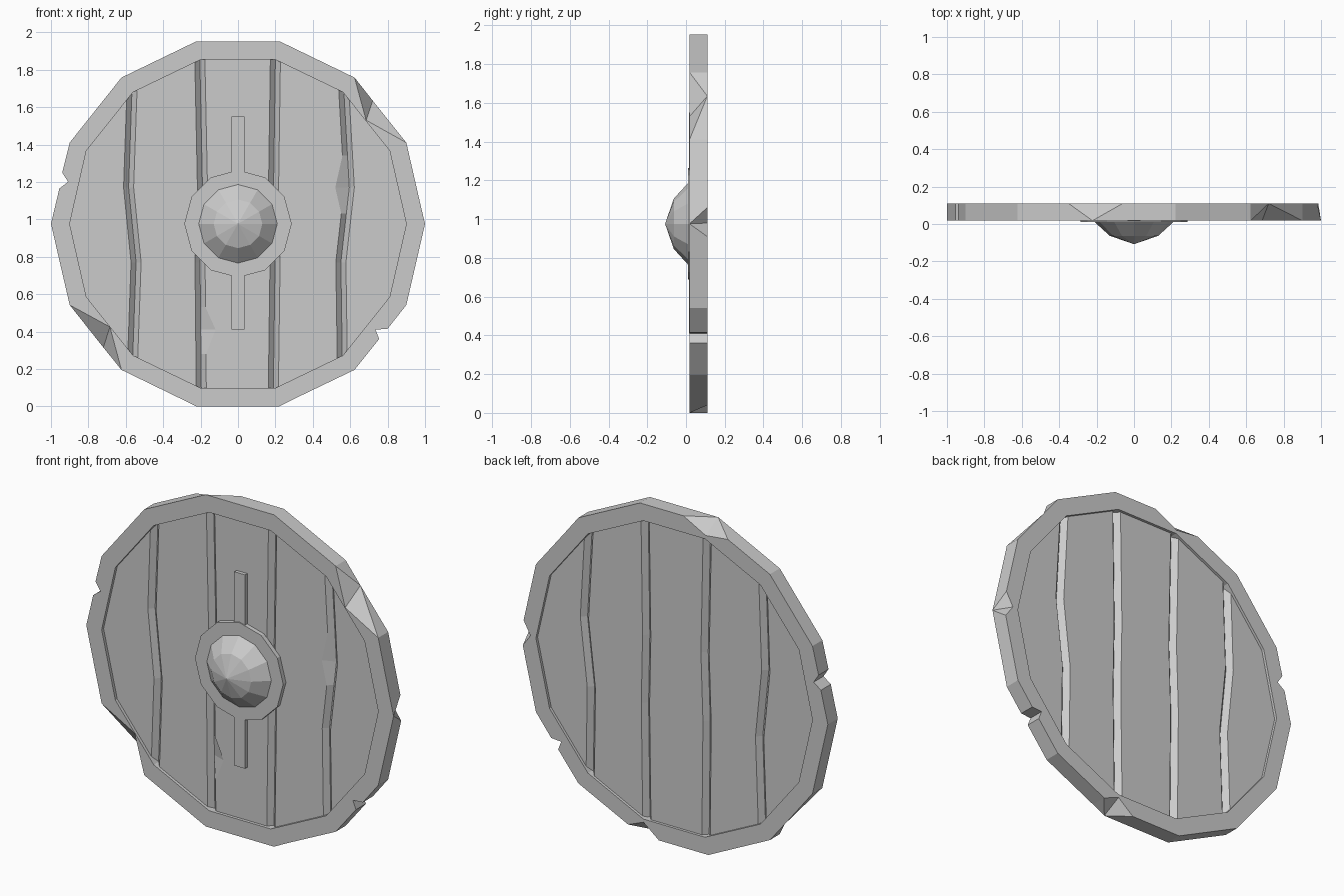
import bpy, bmesh, math
from mathutils import Vector

if "Cube" in bpy.data.objects:
    bpy.data.objects.remove(bpy.data.objects["Cube"])

CZ = 0.976                       # height of the shield centre
RIM_F, RIM_B = 0.018, 0.11       # rim front / back
PL_F, PL_B = 0.036, 0.094        # plank front / back


def finish(bm, name):
    bmesh.ops.recalc_face_normals(bm, faces=bm.faces)
    me = bpy.data.meshes.new(name)
    bm.to_mesh(me)
    bm.free()
    ob = bpy.data.objects.new(name, me)
    bpy.context.collection.objects.link(ob)
    return ob


def close_loop(bm, verts):
    n = len(verts)
    return [bm.edges.new((verts[i], verts[(i + 1) % n])) for i in range(n)]


# Rim: 14-sided outline with full-depth nicks; a 4-tuple is a chip whose
# front (x, z) and back (x, z) points differ
outline = [
    (1, .976, .935, .98), (.98, 1.06), (.9, 1.41), (.685, 1.53, .72, 1.635),
    (.623, 1.758), (.222, 1.952), (-.06, 1.952), (-.222, 1.952, -.205, 1.875),
    (-.35, 1.89), (-.623, 1.758), (-.9, 1.41), (-.94, 1.25), (-.908, 1.2),
    (-.955, 1.165), (-1, .976), (-.9, .542), (-.685, .425, -.72, .315),
    (-.623, .195), (-.222, 0), (.1, 0), (.222, 0, .2, .08), (.3, .04),
    (.623, .195), (.755, .36), (.735, .41), (.8, .415), (.9, .542), (.985, .91)]


def make_rim():
    bm = bmesh.new()
    front = [bm.verts.new((p[0], RIM_F, p[1])) for p in outline]
    back = [bm.verts.new((p[-2], RIM_B, p[-1])) for p in outline]
    ring = [(.9 * math.cos(k * math.tau / 14), CZ + .9 * math.sin(k * math.tau / 14))
            for k in range(14)]
    in_f = [bm.verts.new((x, RIM_F, z)) for x, z in ring]
    in_b = [bm.verts.new((x, RIM_B, z)) for x, z in ring]
    for outer, inner in ((front, in_f), (back, in_b)):
        edges = close_loop(bm, outer) + close_loop(bm, inner)
        bmesh.ops.triangle_fill(bm, edges=edges, use_beauty=True, normal=(0, -1, 0))
    for k in range(14):
        j = (k + 1) % 14
        bm.faces.new((in_f[k], in_f[j], in_b[j], in_b[k]))
    n = len(outline)
    for i in range(n):
        j = (i + 1) % n
        chip = i if len(outline[i]) == 4 else j if len(outline[j]) == 4 else None
        if chip is None:
            bm.faces.new((front[i], front[j], back[j], back[i]))
            continue
        # fan the chip facets from the point that stayed in place
        back_cut = math.hypot(outline[chip][2], outline[chip][3] - CZ) < \
            math.hypot(outline[chip][0], outline[chip][1] - CZ)
        if back_cut == (chip == i):
            bm.faces.new((front[i], front[j], back[j]))
            bm.faces.new((front[i], back[j], back[i]))
        else:
            bm.faces.new((front[i], front[j], back[i]))
            bm.faces.new((front[j], back[j], back[i]))
    finish(bm, "rim")


# Planks: wavy seams given at four heights, V grooves on both sides
seam_z = [2.0, 1.17, .77, -.05]
seams = [[-1.1] * 4, [-.556, -.585, -.545, -.574], [-.207, -.19, -.203, -.195],
         [.202, .19, .198, .187], [.548, .595, .55, .562], [1.1] * 4]
levels = [2.0, 1.34, 1.17, 1.03, .77, .53, .41, .28, -.05]
splinters = {(3, 1, 1.17): .075, (2, 0, .41): .08}   # (plank, side, z): groove width


def seam_x(s, z):
    for a in range(3):
        if z >= seam_z[a + 1]:
            t = (seam_z[a] - z) / (seam_z[a] - seam_z[a + 1])
            return seams[s][a] * (1 - t) + seams[s][a + 1] * t


def make_plank(k):
    bm = bmesh.new()
    rows = []
    for z in levels:
        l, r = seam_x(k, z), seam_x(k + 1, z)
        wl, wr = (splinters.get((k, side, z), .027) for side in (0, 1))
        mid = (PL_F + PL_B) / 2
        section = [(l, mid), (l + wl, PL_F), (r - wr, PL_F),
                   (r, mid), (r - .027, PL_B), (l + .027, PL_B)]
        rows.append([bm.verts.new((x, y, z)) for x, y in section])
    for a, b in zip(rows, rows[1:]):
        for i in range(6):
            j = (i + 1) % 6
            bm.faces.new((a[i], a[j], b[j], b[i]))
    # trim to the rim opening
    for s in range(14):
        ang = (s + .5) * math.tau / 14
        no = Vector((math.cos(ang), 0, math.sin(ang)))
        co = Vector((0, 0, CZ)) + no * .905 * math.cos(math.pi / 14)
        bmesh.ops.bisect_plane(bm, geom=bm.verts[:] + bm.edges[:] + bm.faces[:],
                               plane_co=co, plane_no=no, clear_outer=True)
    finish(bm, f"plank_{k + 1}")


# Boss: 12-sided lathe from a (radius, y) profile
def lathe(name, profile, n=12):
    bm = bmesh.new()
    rings = []
    for r, y in profile:
        if r == 0:
            rings.append([bm.verts.new((0, y, CZ))] * n)
        else:
            rings.append([bm.verts.new((r * math.cos(i * math.tau / n), y,
                                        CZ + r * math.sin(i * math.tau / n)))
                          for i in range(n)])
    for a, b in zip(rings, rings[1:]):
        for i in range(n):
            j = (i + 1) % n
            bm.faces.new(list(dict.fromkeys((a[i], a[j], b[j], b[i]))))
    finish(bm, name)


make_rim()
for k in range(5):
    make_plank(k)
lathe("boss", [(.287, PL_F + .002), (.287, .01), (.21, .01), (.13, -.063), (0, -.108)])

# Vertical strap behind the boss
bm = bmesh.new()
bmesh.ops.create_cube(bm, size=1)
for v in bm.verts:
    v.co = Vector((v.co.x * .07, .027 + v.co.y * .024, .98 + v.co.z * 1.14))
finish(bm, "strap")
